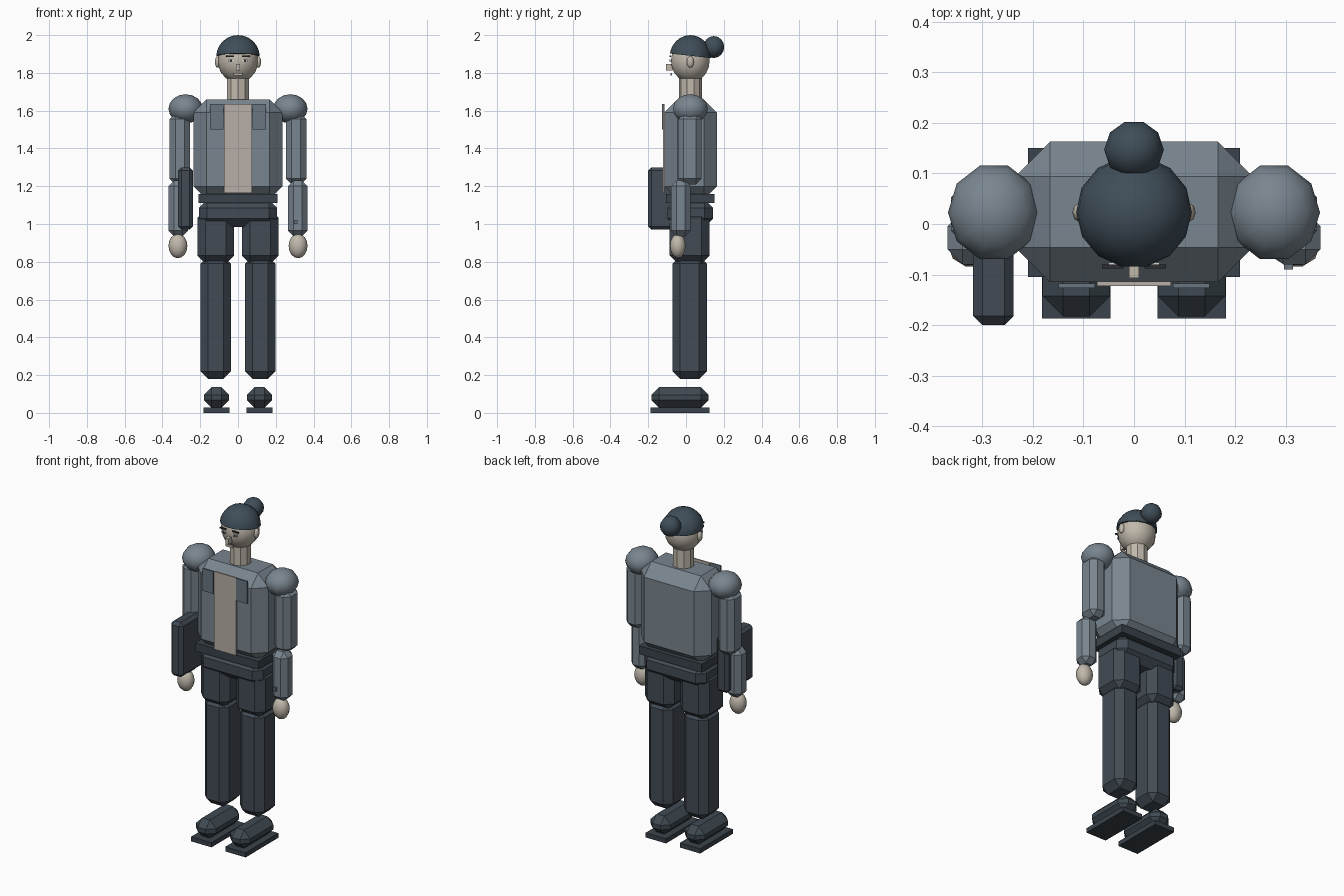
import bpy, bmesh, math
from mathutils import Matrix, Vector

cube = bpy.data.objects.get("Cube")
if cube:
    bpy.data.objects.remove(cube, do_unlink=True)


def material(name, r, g, b):
    m = bpy.data.materials.new(name)
    m.use_nodes = True
    m.diffuse_color = (r, g, b, 1)
    m.node_tree.nodes["Principled BSDF"].inputs["Base Color"].default_value = (r, g, b, 1)
    return m


JACKET = material("jacket grey blue", .19, .235, .275)
LAPEL = material("lapel slate", .14, .18, .22)
TROUSERS = material("trouser charcoal", .055, .07, .09)
BELT = material("belt dark", .042, .055, .07)
HAIR = material("hair dark slate", .05, .075, .098)
SHOE = material("shoe slate", .05, .068, .085)
SKIN = material("skin", .53, .48, .41)
SHIRT = material("shirt beige", .48, .43, .39)
WHITE = material("eye white", .7, .7, .68)
DARK = material("feature dark", .025, .027, .032)
MID = .023  # depth of the body axis


def finish(bm, name, mat, smooth=False):
    bmesh.ops.recalc_face_normals(bm, faces=bm.faces)
    me = bpy.data.meshes.new(name)
    bm.to_mesh(me)
    bm.free()
    me.materials.append(mat)
    for p in me.polygons:
        p.use_smooth = smooth
    ob = bpy.data.objects.new(name, me)
    bpy.context.collection.objects.link(ob)
    return ob


def box(name, mat, x, y, z, bevel=0):
    """Box from (low, high) ranges, with chamfered edges if asked."""
    bm = bmesh.new()
    bmesh.ops.create_cube(bm, size=1)
    for v in bm.verts:
        v.co = [(r[0] + r[1]) / 2 + c * (r[1] - r[0]) for r, c in zip((x, y, z), v.co)]
    if bevel:
        bmesh.ops.bevel(bm, geom=bm.edges[:], offset=bevel, segments=1, affect='EDGES')
    return finish(bm, name, mat)


def ball(name, mat, centre, radii, segments=10, rings=8, cut=None):
    """Ellipsoid, optionally keeping only what lies above a cut plane."""
    bm = bmesh.new()
    bmesh.ops.create_uvsphere(bm, u_segments=segments, v_segments=rings, radius=1,
                              matrix=Matrix.Rotation(math.pi / 2, 4, 'Z'))
    for v in bm.verts:
        v.co = Vector([c + a * r for c, a, r in zip(centre, v.co, radii)])
    if cut:
        bmesh.ops.bisect_plane(bm, geom=bm.verts[:] + bm.edges[:] + bm.faces[:],
                               plane_co=cut[0], plane_no=cut[1], clear_inner=True)
        bmesh.ops.holes_fill(bm, edges=[e for e in bm.edges if e.is_boundary])
    ob = finish(bm, name, mat, True)
    if cut:
        for p in ob.data.polygons:
            p.use_smooth = len(p.vertices) < 5
    return ob


def span(x, half, side):
    return (side * x - half, side * x + half)


# Torso, shirt front and hips
box("torso", JACKET, (-.235, .235), (-.115, .163), (1.13, 1.66), .069)
box("shirt_front", SHIRT, (-.073, .073), (-.123, -.114), (1.165, 1.635))
box("belt", BELT, (-.21, .21), (-.105, .15), (1.11, 1.16))
box("hips", TROUSERS, (-.207, .207), (-.099, .143), (.985, 1.13), .044)

# Neck
bm = bmesh.new()
bmesh.ops.create_cone(bm, cap_ends=True, segments=10, radius1=.061, radius2=.061, depth=.16,
                      matrix=Matrix.Translation((0, MID, 1.71)))
finish(bm, "neck", SKIN)

# Head and hair
ball("head", SKIN, (0, MID, 1.865), (.108, .105, .115), 14, 10)
ball("hair", HAIR, (0, MID, 1.886), (.115, .112, .114), 14, 12,
     cut=((0, -.09, 1.903), (0, .11, 1)))
ball("hair_bun", HAIR, (0, .147, 1.937), (.059, .058, .058))
box("nose", SKIN, (-.01, .01), (-.107, -.07), (1.812, 1.848))
box("mouth", SHIRT, (-.024, .024), (-.083, -.074), (1.785, 1.8))

# Parts on both sides
for label, s in (("left", 1), ("right", -1)):
    # face
    ball(label + "_ear", SKIN, (s * .108, MID, 1.858), (.014, .019, .031), 8, 6)
    box(label + "_eye", WHITE, span(.037, .013, s), (-.084, -.076), (1.858, 1.872))
    box(label + "_pupil", DARK, span(.037, .006, s), (-.087, -.079), (1.859, 1.871))
    box(label + "_brow", DARK, span(.042, .021, s), (-.088, -.08), (1.885, 1.892))
    # jacket and arms
    box(label + "_lapel", LAPEL, span(.113, .036, s), (-.127, -.118), (1.5, 1.635))
    ball(label + "_shoulder", JACKET, (s * .277, MID, 1.61), (.091, .097, .077))
    box(label + "_upper_arm", JACKET, span(.308, .054, s), (-.043, .083), (1.21, 1.585), .03)
    box(label + "_forearm", JACKET, span(.317, .052, s), (-.08, .025), (.935, 1.23), .03)
    ball(label + "_hand", SKIN, (s * .318, -.043, .884), (.05, .043, .065))
    # legs and shoes
    box(label + "_thigh", TROUSERS, span(.118, .097, s), (-.087, .125), (.79, 1.075), .043)
    box(label + "_lower_leg", TROUSERS, span(.118, .081, s), (-.072, .11), (.18, .83), .04)
    box(label + "_shoe", SHOE, span(.114, .067, s), (-.183, .12), (.027, .136), .041)
    box(label + "_sole", BELT, span(.114, .068, s), (-.187, .125), (0, .028))

# Carried case and cuff button
box("carried_case", TROUSERS, (-.318, -.238), (-.2, .06), (.97, 1.3), .018)
box("cuff_button", LAPEL, (.297, .315), (-.09, -.076), (1.0, 1.022))
